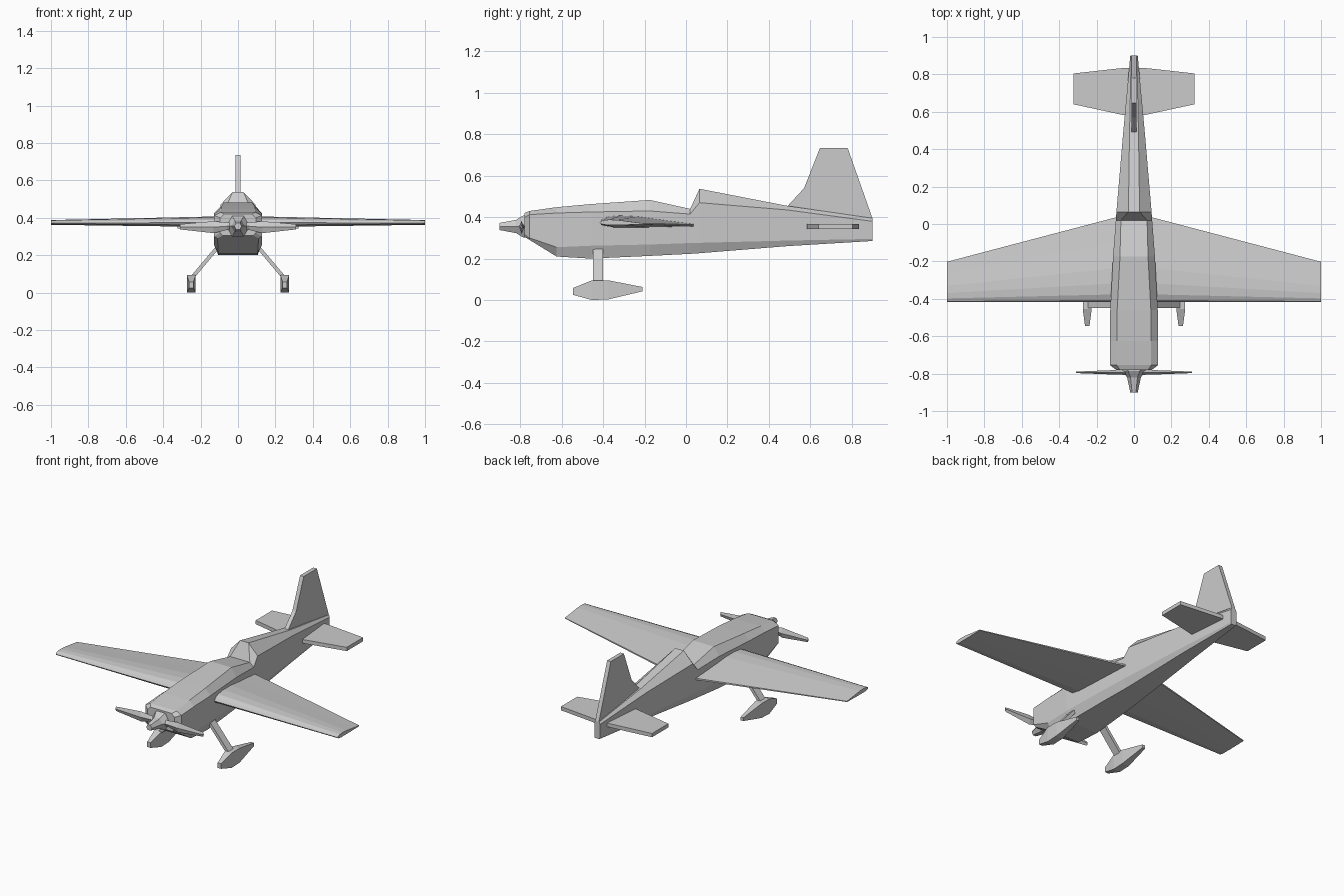
import bpy, math

if "Cube" in bpy.data.objects:
    bpy.data.objects.remove(bpy.data.objects["Cube"])


def make(name, verts, faces):
    me = bpy.data.meshes.new(name)
    me.from_pydata(verts, [], faces)
    me.update()
    ob = bpy.data.objects.new(name, me)
    bpy.context.collection.objects.link(ob)
    # consistent outward normals
    import bmesh
    bm = bmesh.new()
    bm.from_mesh(me)
    bmesh.ops.recalc_face_normals(bm, faces=bm.faces)
    bm.to_mesh(me)
    bm.free()
    return ob


def loft(name, rings):
    """Skin a list of equal-length closed rings and cap both ends."""
    n = len(rings[0])
    verts = [p for r in rings for p in r]
    faces = [list(range(n)), list(range(len(verts) - n, len(verts)))]
    for i in range(len(rings) - 1):
        for j in range(n):
            k = (j + 1) % n
            faces.append([i*n + j, i*n + k, (i+1)*n + k, (i+1)*n + j])
    return make(name, verts, faces)


def mirror_x(ob):
    m = ob.modifiers.new("mirror", 'MIRROR')
    m.use_axis = (True, False, False)
    m.use_mirror_merge = False


# fuselage: y, side/bottom/top half widths, z of bottom, low side, shoulder, top
stations = [
    (-0.78, .095, .08, .075, .305, .32, .40, .42),
    (-0.755, .128, .11, .092, .29, .30, .412, .43),
    (-0.625, .128, .105, .092, .21, .255, .42, .448),
    (-0.46, .127, .105, .09, .20, .262, .425, .463),
    (-0.175, .112, .09, .075, .213, .268, .43, .483),
    (0.02, .097, .075, .07, .223, .275, .415, .44),
    (0.065, .094, .072, .03, .226, .276, .47, .537),
    (0.487, .058, .045, .024, .26, .287, .435, .455),
    (0.9, .02, .016, .015, .285, .295, .38, .395),
]
rings = []
for y, w, bw, tw, zb, zl, zh, zt in stations:
    half = [(bw, zb), (w, zl), (w, zh), (tw, zt)]
    rings.append([(x, y, z) for x, z in half] +
                 [(-x, y, z) for x, z in reversed(half)])
loft("fuselage", rings)

# tail fin
fin = [(.487, .45), (.57, .54), (.647, .735), (.78, .735), (.9, .395), (.9, .33), (.6, .36)]
loft("tail_fin", [[(x, y, z) for y, z in fin] for x in (-.013, .013)])

# tailplane
plan = [(-.323, .64), (-.06, .583), (.06, .583), (.323, .64),
        (.323, .805), (.05, .835), (-.05, .835), (-.323, .805)]
loft("tailplane", [[(x, y, z) for x, y in plan] for z in (.343, .367)])

# wing: chord fraction and height fraction, tapering from root to tip
foil = [(0, .35), (.025, .65), (.09, .9), (.22, 1), (.4, .92), (.7, .55), (1, .2),
        (1, 0), (.5, -.1), (.15, -.1), (.02, .1)]
rings = []
for x, chord, base, thick in ((-1, .215, .365, .023), (0, .478, .355, .055),
                              (1, .215, .365, .023)):
    rings.append([(x, -.417 + f * chord, base + h * thick) for f, h in foil])
loft("wing", rings)

# spinner
loft("spinner", [[(r * math.cos(a * math.pi / 3), y, .355 + r * math.sin(a * math.pi / 3))
                  for a in range(6)]
                 for y, r in ((-.9, .02), (-.82, .037), (-.785, .062), (-.77, .062))])

# propeller blades
rings = []
for x, t, lo, hi in ((.02, .014, .335, .375), (.06, .013, .335, .375),
                     (.13, .011, .318, .382), (.31, .004, .338, .366)):
    rings.append([(x, -.793, lo), (x, -.793 - t, (lo + hi) / 2),
                  (x, -.793, hi), (x, -.793 + t, (lo + hi) / 2)])
mirror_x(loft("propeller_blade", rings))

# landing gear legs
mirror_x(loft("gear_leg", [[(x - .013, -.45, z), (x + .013, -.45, z),
                            (x + .013, -.40, z), (x - .013, -.40, z)]
                           for x, z in ((.25, .075), (.09, .265))]))

# wheel fairings
rings = []
for y, w, lo, hi in ((-.545, .012, .025, .058), (-.455, .024, 0, .095),
                     (-.375, .024, .003, .095), (-.21, .01, .042, .063)):
    rings.append([(.25 - w, y, lo), (.25 + w, y, lo), (.25 + w, y, hi), (.25 - w, y, hi)])
mirror_x(loft("wheel_fairing", rings))
